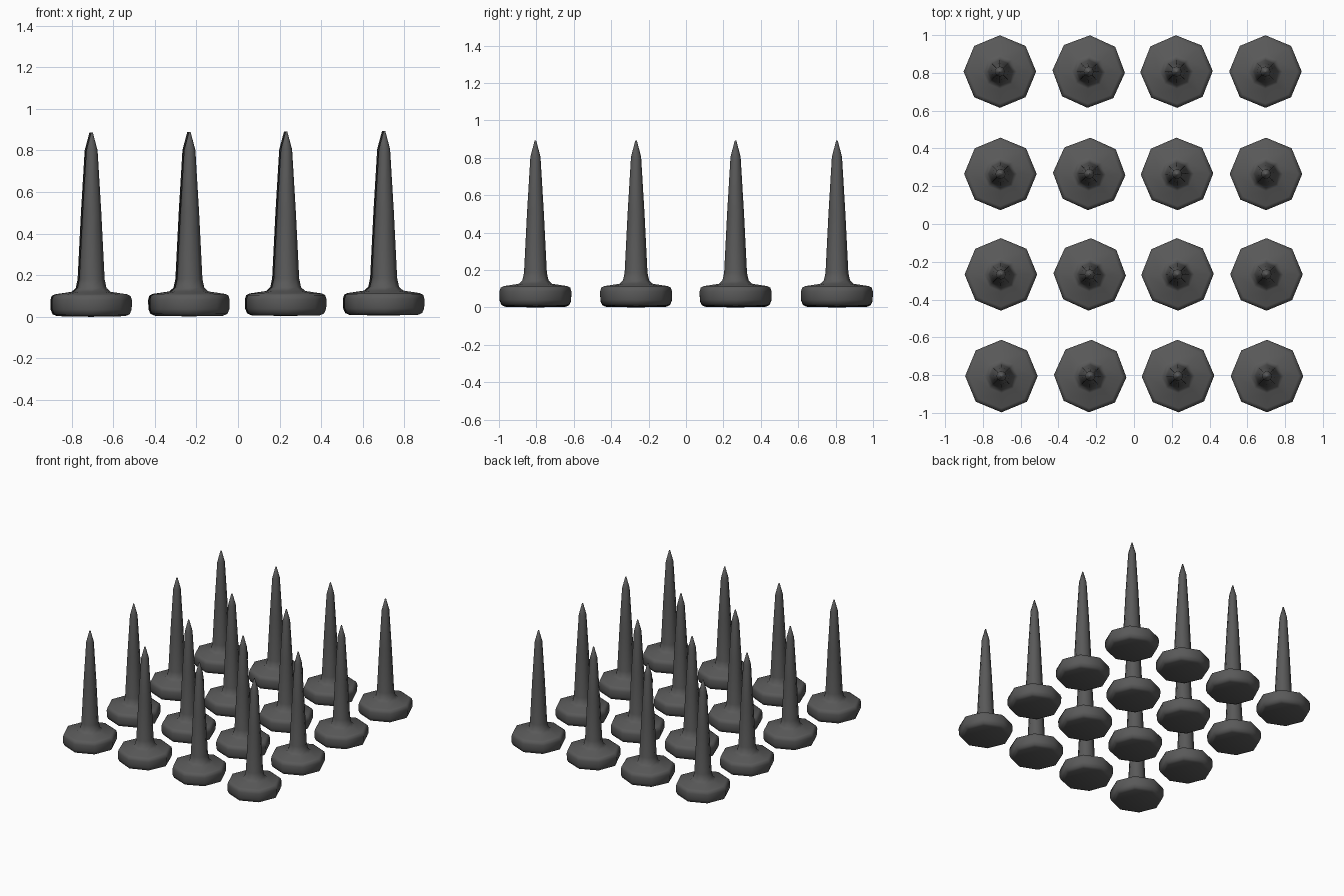
import bpy, bmesh, math

if "Cube" in bpy.data.objects:
    bpy.data.objects.remove(bpy.data.objects["Cube"])

# dark metal colour
metal = bpy.data.materials.new("dark_metal")
metal.diffuse_color = (0.1, 0.1, 0.1, 1)
metal.use_nodes = True
metal.node_tree.nodes["Principled BSDF"].inputs["Base Color"].default_value = metal.diffuse_color

# (radius, height) profile: rounded foot, flared collar, tapering spike
PROFILE = [(0.160, 0.003), (0.181, 0.012), (0.191, 0.035), (0.192, 0.080),
           (0.186, 0.100), (0.170, 0.108), (0.090, 0.120), (0.070, 0.138),
           (0.061, 0.180), (0.045, 0.500), (0.027, 0.800), (0.004, 0.886)]
SIDES = 8


def spike_mesh():
    bm = bmesh.new()
    rings = []
    for r, z in PROFILE:
        rings.append([bm.verts.new((r * math.cos(math.tau * i / SIDES),
                                    r * math.sin(math.tau * i / SIDES), z))
                      for i in range(SIDES)])
    for a, b in zip(rings, rings[1:]):
        for i in range(SIDES):
            j = (i + 1) % SIDES
            bm.faces.new((a[i], a[j], b[j], b[i]))
    # slightly domed underside and closed tip
    under = bm.verts.new((0, 0, 0))
    for i in range(SIDES):
        bm.faces.new((under, rings[0][(i + 1) % SIDES], rings[0][i]))
    bm.faces.new(rings[-1])
    for f in bm.faces:
        f.smooth = True
    mesh = bpy.data.meshes.new("spike")
    bm.to_mesh(mesh)
    bm.free()
    mesh.materials.append(metal)
    return mesh


# four by four grid of spikes
mesh = spike_mesh()
for row, y in enumerate((-0.805, -0.267, 0.265, 0.807)):
    for col, x in enumerate((-0.706, -0.236, 0.229, 0.700)):
        ob = bpy.data.objects.new(f"spike_{row + 1}_{col + 1}", mesh)
        ob.location = (x - 0.005 * y, y, 0.002 * col)
        ob.rotation_euler.z = math.radians((0, -2, 1, 0)[col])
        bpy.context.collection.objects.link(ob)
